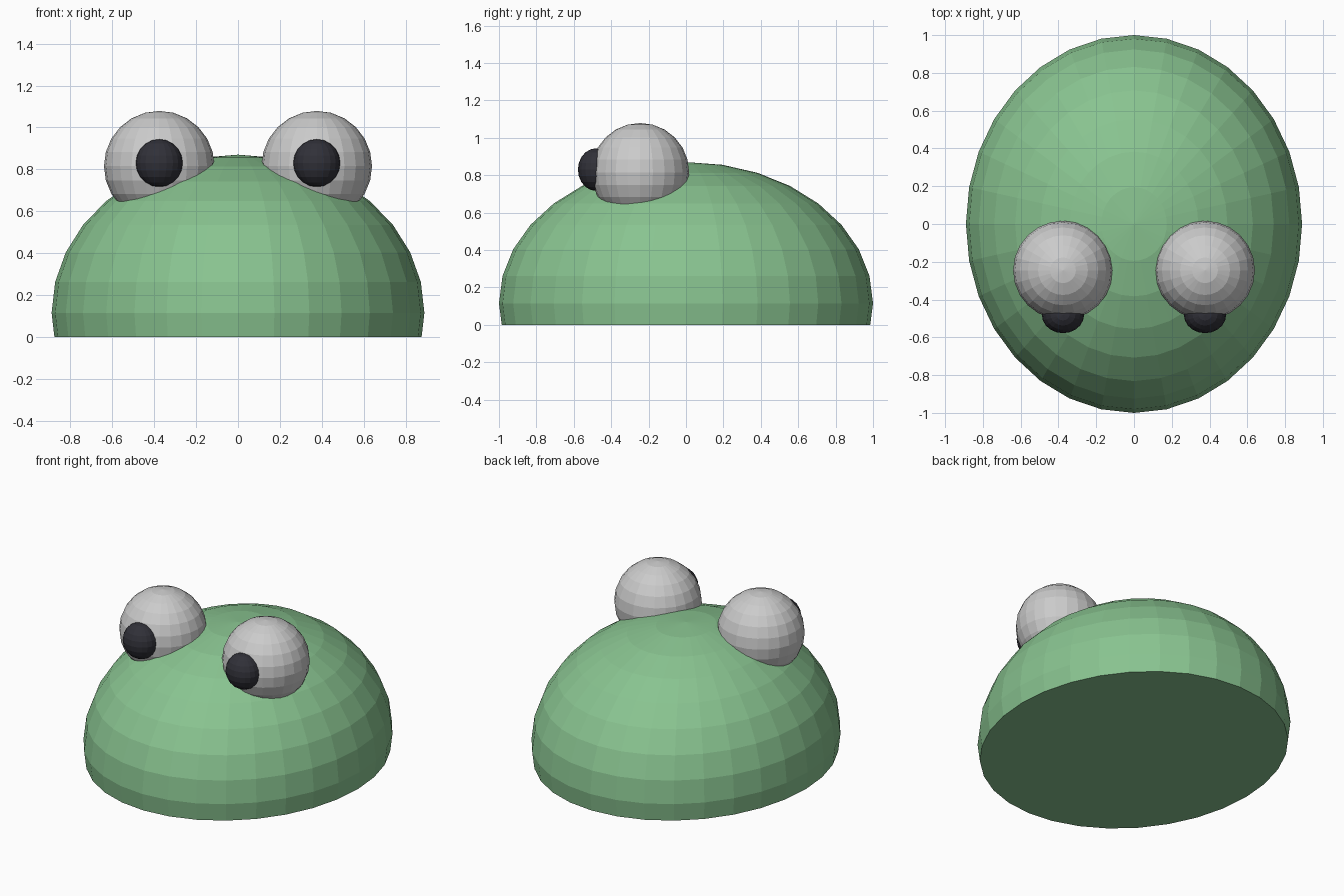
import bpy, bmesh
from mathutils import Matrix, Vector

if "Cube" in bpy.data.objects:
    bpy.data.objects.remove(bpy.data.objects["Cube"])


def material(name, color):
    mat = bpy.data.materials.new(name)
    mat.diffuse_color = color
    mat.use_nodes = True
    mat.node_tree.nodes["Principled BSDF"].inputs["Base Color"].default_value = mat.diffuse_color
    return mat


def ellipsoid(name, center, radii, segments, rings, mat=None, floor_cut=False):
    bm = bmesh.new()
    bmesh.ops.create_uvsphere(bm, u_segments=segments, v_segments=rings, radius=1)
    bm.transform(Matrix.Translation(center) @ Matrix.Diagonal((*radii, 1)))
    if floor_cut:
        # Slice flat at the ground and close the underside
        geom = bm.verts[:] + bm.edges[:] + bm.faces[:]
        cut = bmesh.ops.bisect_plane(bm, geom=geom, plane_co=Vector((0, 0, 0)),
                                     plane_no=Vector((0, 0, 1)), clear_inner=True)
        rim = [e for e in cut["geom_cut"] if isinstance(e, bmesh.types.BMEdge)]
        bmesh.ops.contextual_create(bm, geom=rim)
        bmesh.ops.recalc_face_normals(bm, faces=bm.faces[:])
    mesh = bpy.data.meshes.new(name)
    bm.to_mesh(mesh)
    bm.free()
    obj = bpy.data.objects.new(name, mesh)
    bpy.context.collection.objects.link(obj)
    if mat:
        mesh.materials.append(mat)
    return obj


green = material("green", (0.25, 0.55, 0.28, 1))
black = material("black", (0.03, 0.03, 0.04, 1))

# Domed body
ellipsoid("body", (0, 0, 0.115), (0.89, 1.0, 0.755), 32, 16, green, floor_cut=True)

# Eyes and pupils on both sides
for side, sx in (("left", 1), ("right", -1)):
    ellipsoid(f"eye_{side}", (sx * 0.376, -0.245, 0.815), (0.264, 0.262, 0.264), 24, 12)
    ellipsoid(f"pupil_{side}", (sx * 0.376, -0.48, 0.83), (0.112, 0.098, 0.114), 20, 10, black)
